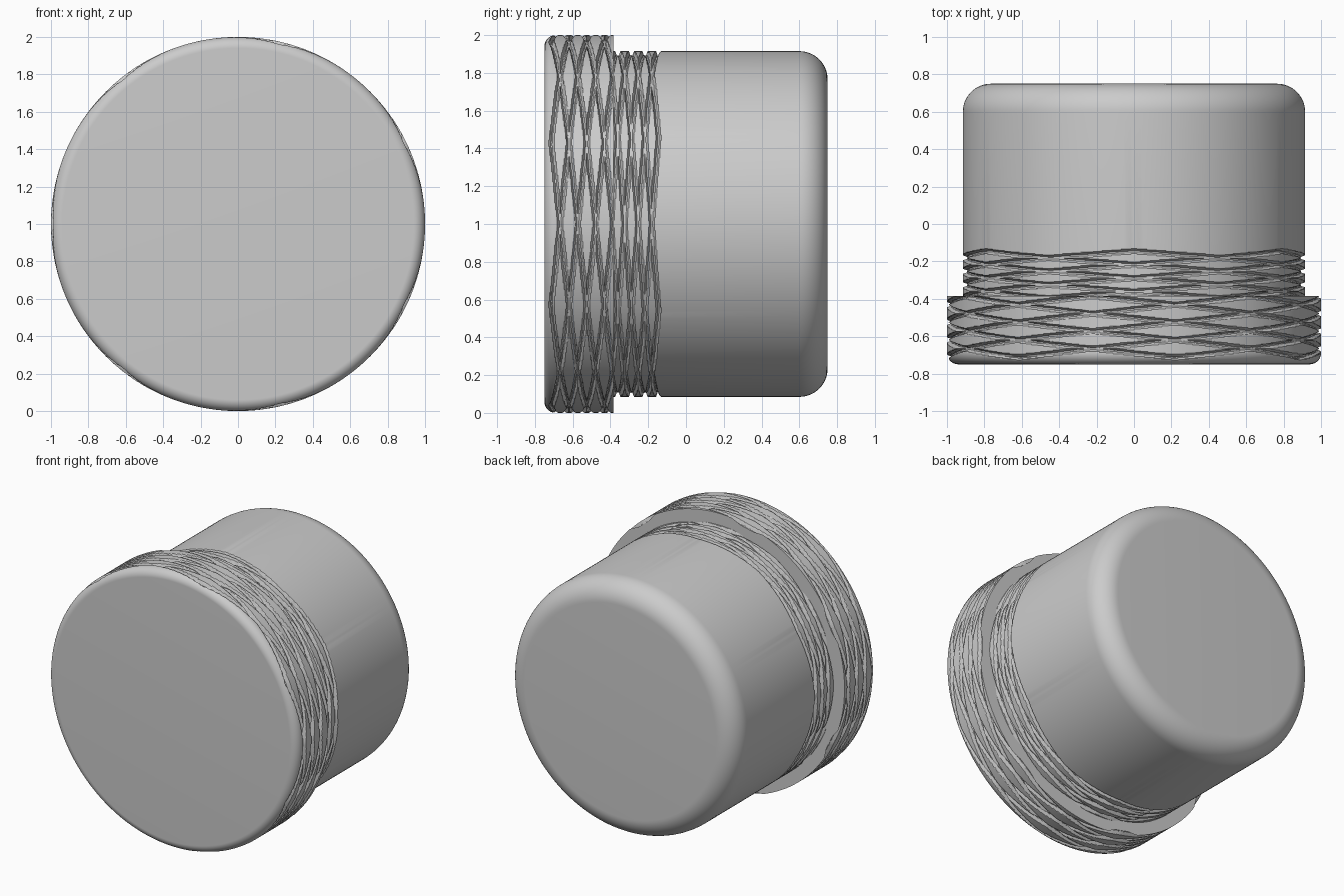
import bpy, bmesh, math

if "Cube" in bpy.data.objects:
    bpy.data.objects.remove(bpy.data.objects["Cube"])

SEG = 336  # divisible by both groove repeat counts


def arc(cy, cr, rad, a0, a1, n=10):
    """Points (y, r) on a fillet; angle is measured from +y towards +r."""
    return [(cy + rad * math.cos(math.radians(a0 + (a1 - a0) * i / n)),
             cr + rad * math.sin(math.radians(a0 + (a1 - a0) * i / n)))
            for i in range(n + 1)]


def rows(y0, y1, r, step=0.004):
    n = round((y1 - y0) / step)
    return [(y0 + (y1 - y0) * i / n, r) for i in range(n + 1)]


def zigzag_depth(y, t, first, pitch, lines, repeats, sign, width, depth):
    """Depth of a lattice of zigzag grooves that meet at their corners."""
    u = (t * repeats / (2 * math.pi)) % 1.0
    tri = 1 - 4 * min(u, 1 - u)
    tri = (1 - 4 * min(u, 1 - u)) * sign
    slope = 0.0
    for k in range(lines):
        centre = first + pitch * k + (pitch / 2) * tri * (-1) ** k
        slope = max(slope, 1 - abs(y - centre) / width)
    return depth * min(1.0, 1.6 * slope) if slope > 0 else 0.0


def lathe(name, profile, groove, cap_start, cap_end):
    bm = bmesh.new()
    rings = []
    for y, r in profile:
        ring = []
        for s in range(SEG):
            t = 2 * math.pi * s / SEG
            rr = r - groove(y, t, r)
            ring.append(bm.verts.new((rr * math.cos(t), y, 1 + rr * math.sin(t))))
        rings.append(ring)
    for a, b in zip(rings, rings[1:]):
        for s in range(SEG):
            n = (s + 1) % SEG
            bm.faces.new((a[s], b[s], b[n], a[n]))
    if cap_start:
        bm.faces.new(rings[0])
    if cap_end:
        bm.faces.new(rings[-1])
    bmesh.ops.recalc_face_normals(bm, faces=bm.faces[:])
    mesh = bpy.data.meshes.new(name)
    bm.to_mesh(mesh)
    bm.free()
    ob = bpy.data.objects.new(name, mesh)
    bpy.context.collection.objects.link(ob)
    bpy.ops.object.select_all(action='DESELECT')
    ob.select_set(True)
    bpy.context.view_layer.objects.active = ob
    bpy.ops.object.shade_smooth_by_angle(angle=math.radians(28))
    return ob


# Wide front cap with seven-fold grooves
def head_groove(y, t, r):
    return zigzag_depth(y, t, -0.69, 0.047, 7, 7, 1, 0.013, 0.025) if r > 0.97 else 0


head = arc(-0.69, 0.94, 0.06, 180, 90) + rows(-0.686, -0.385, 1.0)
head[:10] = [p for p in arc(-0.69, 0.94, 0.06, 180, 90, 16)[:-1]]
head.append((-0.385, 0.87))
lathe("grooved_cap", head, head_groove, True, False)


# Narrower body with six-fold grooves near the cap
def body_groove(y, t, r):
    return zigzag_depth(y, t, -0.163, -0.036, 7, 6, 1, 0.013, 0.025) if y < -0.1 else 0


body = rows(-0.387, -0.13, 0.915) + arc(0.60, 0.765, 0.15, 90, 0, 16)
lathe("body", body, body_groove, False, True)
